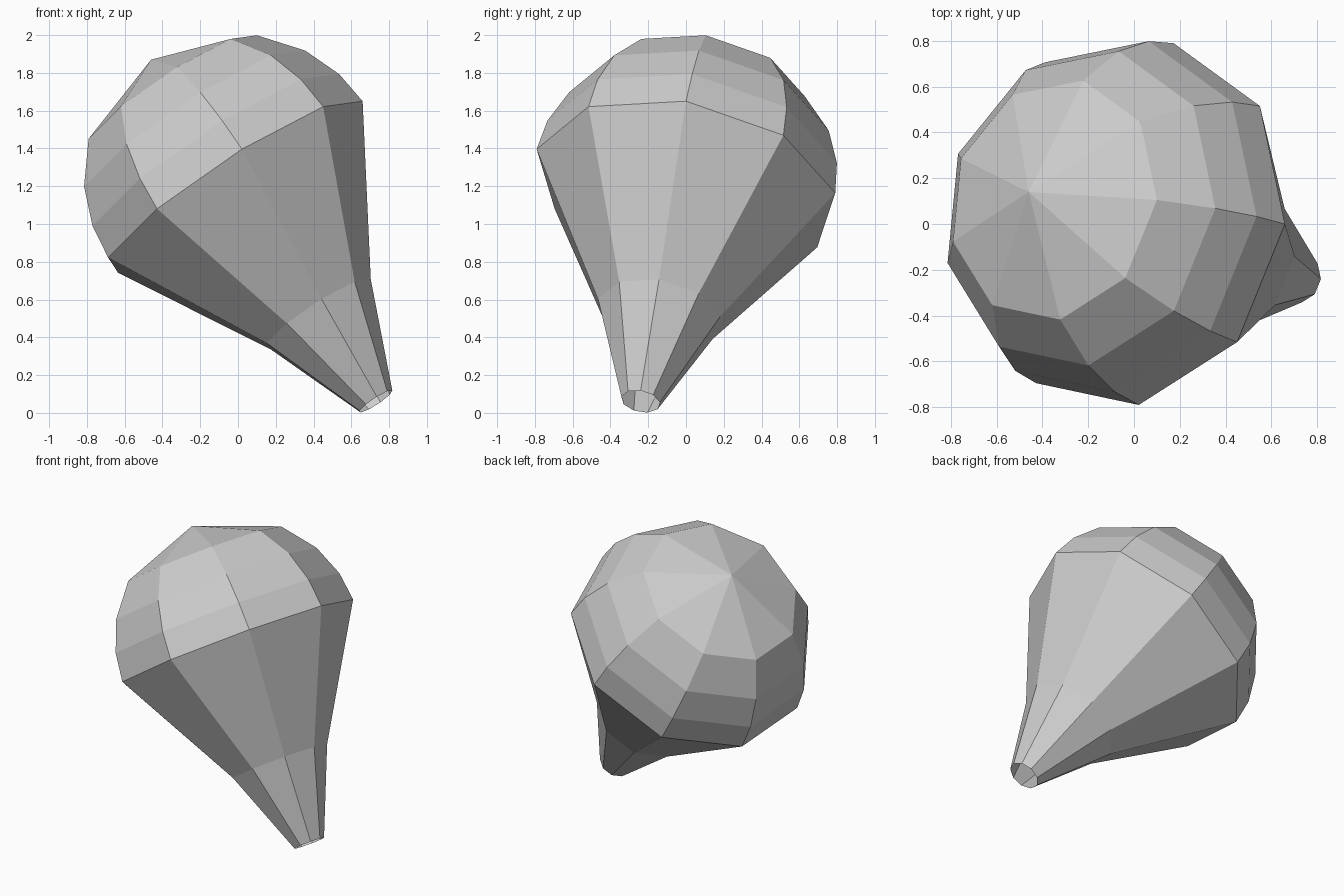
import bpy, bmesh
from math import cos, sin, tau
from mathutils import Vector

if "Cube" in bpy.data.objects:
    bpy.data.objects.remove(bpy.data.objects["Cube"])

SIDES = 9
apex = Vector((-0.46, 0.14, 1.87))
axis = Vector((-0.541, 0.173, 0.823)).normalized()      # neck to crown
u = Vector((0.681, 0.0, 0.447))
u = (u - axis * u.dot(axis)).normalized()               # first meridian
v = axis.cross(u)

# (distance below the crown, radius): dome, shoulder, neck, open mouth
profile = [(0.203, 0.539), (0.414, 0.708), (0.62, 0.79),
           (0.811, 0.815), (1.635, 0.333), (2.198, 0.105)]

bm = bmesh.new()
tip = bm.verts.new(apex)
rings = []
for d, r in profile:
    rings.append([bm.verts.new(apex - axis * d + r * (u * cos(tau * i / SIDES) + v * sin(tau * i / SIDES)))
                  for i in range(SIDES)])

# Crown fan, then bands down to the open mouth
for i in range(SIDES):
    j = (i + 1) % SIDES
    bm.faces.new((tip, rings[0][i], rings[0][j]))
    for top, low in zip(rings, rings[1:]):
        bm.faces.new((top[i], low[i], low[j], top[j]))
bmesh.ops.recalc_face_normals(bm, faces=bm.faces)

mesh = bpy.data.meshes.new("tilted_bulb")
bm.to_mesh(mesh)
bm.free()
bulb = bpy.data.objects.new("tilted_bulb", mesh)
bpy.context.collection.objects.link(bulb)
